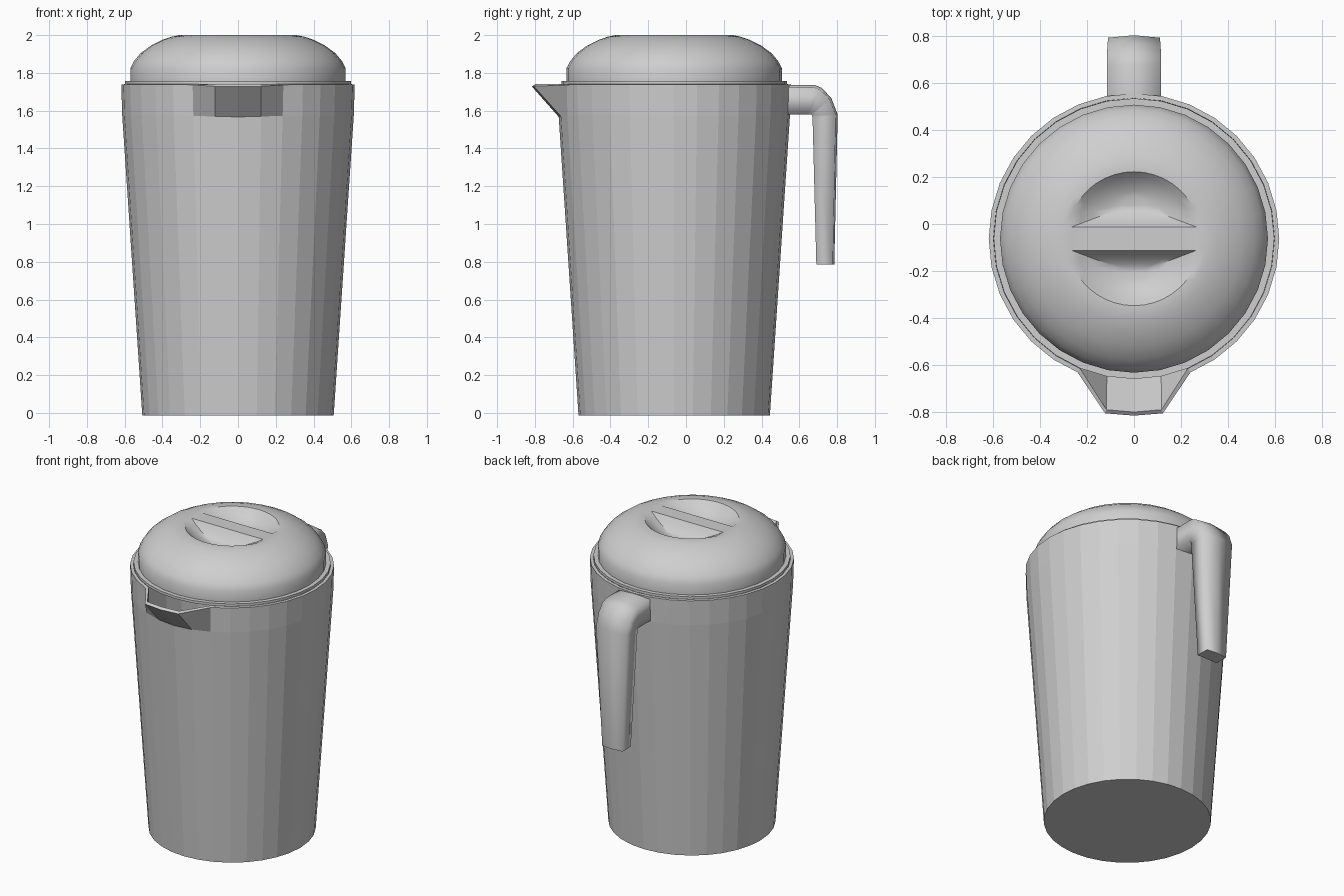
import bpy, bmesh, math
from mathutils import Vector

cube = bpy.data.objects.get("Cube")
if cube:
    bpy.data.objects.remove(cube, do_unlink=True)

SIDES = 32
CENTRE_Y = -0.0625

plastic = bpy.data.materials.new("light_grey_plastic")
plastic.use_nodes = True
plastic.diffuse_color = (0.62, 0.62, 0.62, 1)
plastic.node_tree.nodes["Principled BSDF"].inputs["Base Color"].default_value = (0.62, 0.62, 0.62, 1)


def finish(bm, name, sharp_angle=None):
    """Turn a bmesh into an object, smooth below the given angle."""
    bmesh.ops.recalc_face_normals(bm, faces=bm.faces)
    if sharp_angle:
        for f in bm.faces:
            f.smooth = True
        for e in bm.edges:
            if e.is_manifold and e.calc_face_angle() > math.radians(sharp_angle):
                e.smooth = False
    mesh = bpy.data.meshes.new(name)
    bm.to_mesh(mesh)
    bm.free()
    mesh.materials.append(plastic)
    obj = bpy.data.objects.new(name, mesh)
    bpy.context.collection.objects.link(obj)
    return obj


def ring(bm, radius, z):
    # The first vertex points to the front
    angles = [2 * math.pi * i / SIDES - math.pi / 2 for i in range(SIDES)]
    return [bm.verts.new((radius * math.cos(a), CENTRE_Y + radius * math.sin(a), z))
            for a in angles]


def bridge(bm, a, b):
    n = len(a)
    for i in range(n):
        j = (i + 1) % n
        bm.faces.new((a[i], a[j], b[j], b[i]))


def lathe(bm, profile):
    rings = [ring(bm, r, z) for r, z in profile]
    for a, b in zip(rings, rings[1:]):
        bridge(bm, a, b)
    bm.faces.new(rings[0])
    return rings


# Tapered jug body, with the front of the top ring pulled out into a spout
bm = bmesh.new()
rings = lathe(bm, [(0.4925, 0), (0.593, 1.575), (0.598, 1.74)])
for i in (-1, 0, 1):
    rings[-1][i].co.y = -0.8 if i == 0 else -0.79
body = finish(bm, "jug_body")
wall = body.modifiers.new("wall", "SOLIDIFY")
wall.thickness = 0.02
wall.offset = -1

# Domed lid with a thin flange
bm = bmesh.new()
rings = lathe(bm, [(0.597, 1.74), (0.597, 1.757), (0.57, 1.757), (0.57, 1.825),
                   (0.55, 1.863), (0.515, 1.905), (0.46, 1.945),
                   (0.40, 1.975), (0.35, 1.992), (0.31, 2.0)])
top = rings[-1]
rim_edges = [bm.edges.get((top[i], top[(i + 1) % SIDES])) for i in range(SIDES)]

# Two finger recesses, leaving a grip bar between them
R, HALF_WIDTH, HALF_BAR, DEPTH = 0.285, 0.265, 0.05, 0.08
start = math.acos(HALF_WIDTH / R)
for side in (1, -1):
    outline = [(HALF_WIDTH, HALF_BAR)]
    for k in range(17):
        a = start + (math.pi - 2 * start) * k / 16
        outline.append((R * math.cos(a), R * math.sin(a)))
    outline += [(-HALF_WIDTH * (1 - k / 4), HALF_BAR) for k in range(4)]
    outline += [(HALF_WIDTH * k / 4, HALF_BAR) for k in range(4)]
    middle = Vector((0, 0.15))
    loops = []
    for s in (1, 0.85, 0.65, 0.4, 0.2):
        loop = []
        for p in outline:
            q = middle + (Vector(p) - middle) * s
            loop.append(bm.verts.new((q.x, CENTRE_Y + side * q.y, 2 - DEPTH * (1 - s * s))))
        loops.append(loop)
    for a, b in zip(loops, loops[1:]):
        bridge(bm, a, b)
    bm.faces.new(loops[-1])
    edge = loops[0]
    rim_edges += [bm.edges.get((edge[i - 1], edge[i])) for i in range(len(edge))]
bmesh.ops.triangle_fill(bm, edges=rim_edges, use_beauty=True, normal=(0, 0, 1))
finish(bm, "lid", 35)

# Handle: sections given as inner (y, z), outer (y, z) and half width
sections = [((0.52, 1.58), (0.52, 1.737), 0.115),
            ((0.64, 1.58), (0.68, 1.737), 0.115),
            ((0.66, 1.58), (0.72, 1.72), 0.115),
            ((0.667, 1.577), (0.77, 1.665), 0.113),
            ((0.67, 1.56), (0.803, 1.58), 0.11),
            ((0.69, 0.785), (0.785, 0.785), 0.075)]
bm = bmesh.new()
loops = []
for inner, outer, w in sections:
    inner, outer = Vector(inner), Vector(outer)
    shoulder = outer + (inner - outer) * 0.08
    points = [(-w, inner), (w, inner), (w, shoulder), (0, outer), (-w, shoulder)]
    loops.append([bm.verts.new((x, p.x, p.y)) for x, p in points])
for a, b in zip(loops, loops[1:]):
    bridge(bm, a, b)
caps = [bm.faces.new(loops[0]), bm.faces.new(loops[-1])]
for f in bm.faces:
    f.smooth = f not in caps
for cap in caps:
    for e in cap.edges:
        e.smooth = False
finish(bm, "handle")
